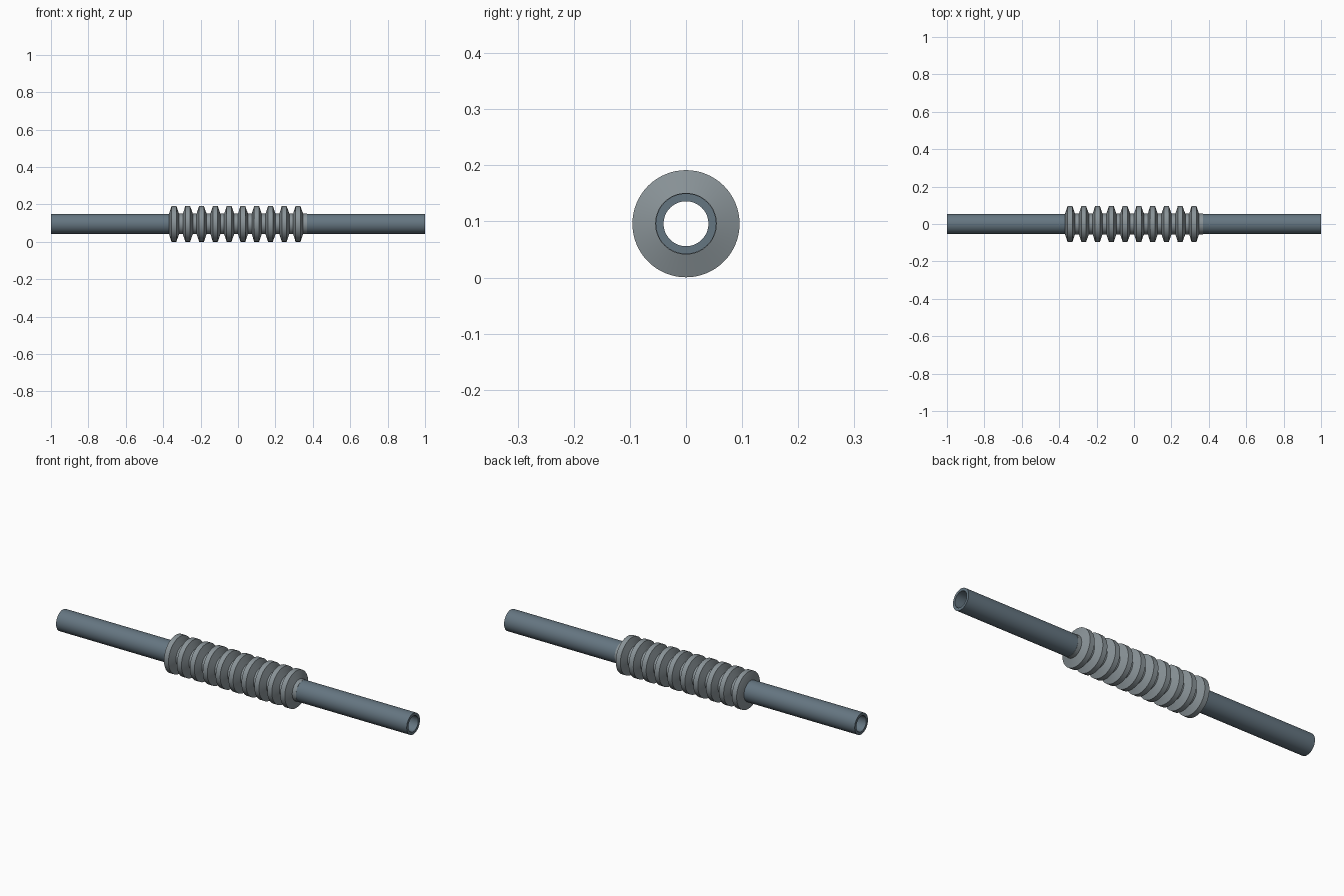
import bpy, bmesh, math

if "Cube" in bpy.data.objects:
    bpy.data.objects.remove(bpy.data.objects["Cube"])

SEG = 64
AXIS_Z = 0.096
RIBS, PITCH = 10, 0.0737


def material(name, rgb):
    m = bpy.data.materials.new(name)
    m.diffuse_color = (*rgb, 1)
    m.use_nodes = True
    m.node_tree.nodes["Principled BSDF"].inputs["Base Color"].default_value = m.diffuse_color
    return m


def lathe(name, profile, mat, closed=False):
    """Revolve (x, radius) points around the x axis."""
    bm = bmesh.new()
    rings = []
    for x, r in profile:
        rings.append([bm.verts.new((x, r * math.sin(2 * math.pi * i / SEG),
                                    r * math.cos(2 * math.pi * i / SEG)))
                      for i in range(SEG)])
    pairs = list(zip(rings, rings[1:]))
    if closed:
        pairs.append((rings[-1], rings[0]))
    for a, b in pairs:
        for i in range(SEG):
            j = (i + 1) % SEG
            bm.faces.new((a[i], a[j], b[j], b[i]))
    bmesh.ops.recalc_face_normals(bm, faces=bm.faces)
    mesh = bpy.data.meshes.new(name)
    bm.to_mesh(mesh)
    bm.free()
    mesh.materials.append(mat)
    ob = bpy.data.objects.new(name, mesh)
    ob.location.z = AXIS_Z
    bpy.context.collection.objects.link(ob)
    bpy.ops.object.select_all(action='DESELECT')
    ob.select_set(True)
    bpy.context.view_layer.objects.active = ob
    bpy.ops.object.shade_smooth_by_angle(angle=math.radians(25))
    return ob


pipe_mat = material("pipe_steel", (0.13, 0.18, 0.22))
bellows_mat = material("bellows_grey", (0.25, 0.29, 0.31))

# Hollow pipe running the full length
lathe("pipe", [(-1, 0.054), (1, 0.054), (1, 0.040), (-1, 0.040)], pipe_mat, closed=True)

# Bellows: repeated trapezoid ribs, each followed by a short valley
start = -RIBS * PITCH / 2
inner, valley, crest = 0.050, 0.055, 0.0955
profile = [(start, inner), (start, valley)]
for n in range(RIBS):
    x = start + n * PITCH
    profile += [(x + 0.013, crest), (x + 0.039, crest),
                (x + 0.053, valley), (x + PITCH, valley)]
profile.append((start + RIBS * PITCH, inner))
lathe("bellows", profile, bellows_mat, closed=True)
